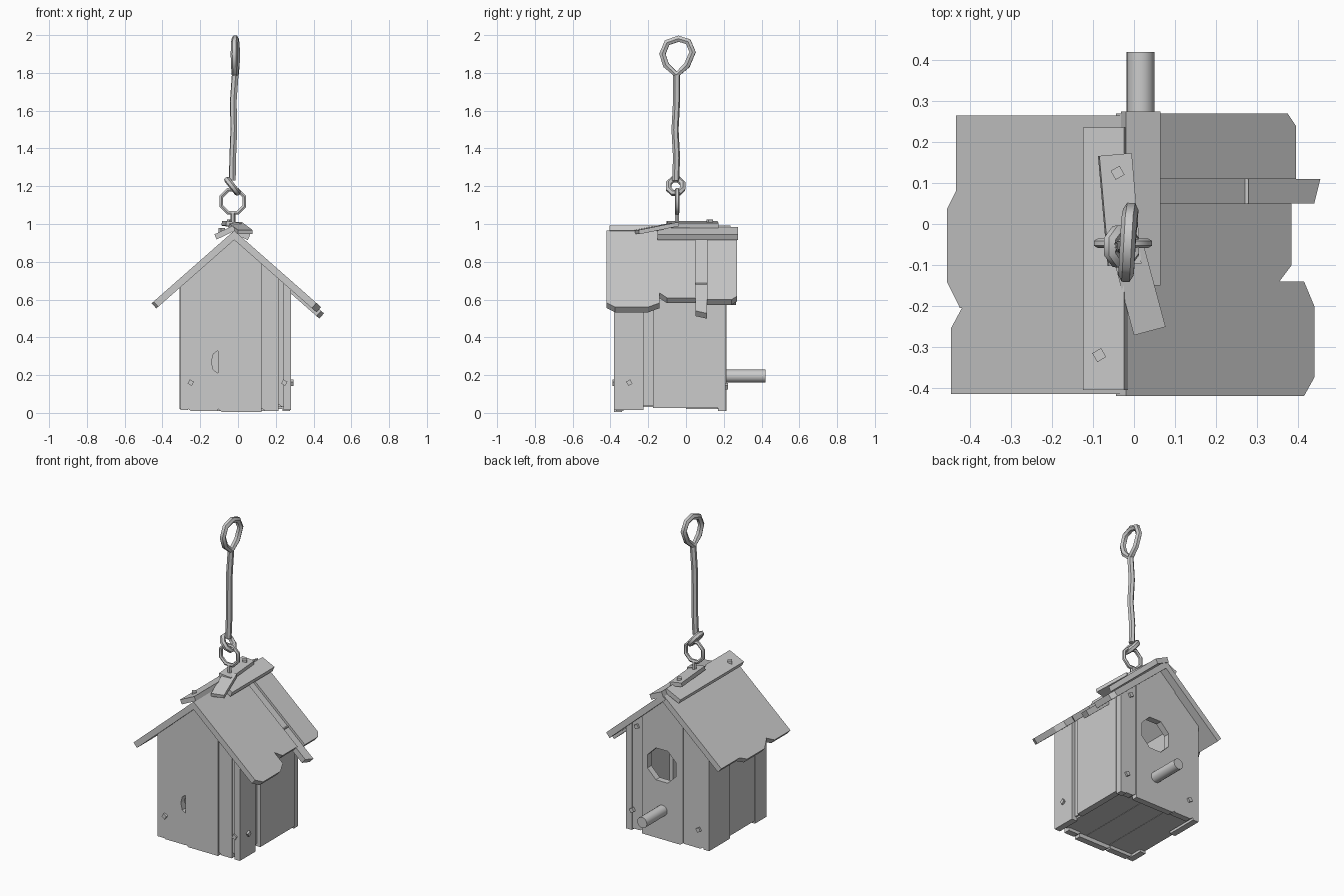
import bpy, bmesh, math
from mathutils import Vector, Matrix

cube = bpy.data.objects.get("Cube")
if cube:
    bpy.data.objects.remove(cube, do_unlink=True)

mat = bpy.data.materials.new("weathered grey")
mat.use_nodes = True
GREY = (0.6, 0.6, 0.6, 1)
mat.diffuse_color = GREY
mat.node_tree.nodes["Principled BSDF"].inputs["Base Color"].default_value = GREY

RIDGE_X, RIDGE_Z, PITCH = -0.02, 0.965, 0.88


def roof_z(x):
    return RIDGE_Z - PITCH * abs(x - RIDGE_X)


def add(name, bm):
    bmesh.ops.recalc_face_normals(bm, faces=bm.faces)
    me = bpy.data.meshes.new(name)
    bm.to_mesh(me)
    bm.free()
    me.materials.append(mat)
    ob = bpy.data.objects.new(name, me)
    bpy.context.collection.objects.link(ob)
    return ob


def prism(name, points, offset):
    """Extrude a flat outline along an offset vector."""
    bm = bmesh.new()
    face = bm.faces.new([bm.verts.new(p) for p in points])
    ext = bmesh.ops.extrude_face_region(bm, geom=[face])
    verts = [v for v in ext["geom"] if isinstance(v, bmesh.types.BMVert)]
    bmesh.ops.translate(bm, verts=verts, vec=offset)
    return add(name, bm)


def box(name, center, size, rot=None):
    bm = bmesh.new()
    m = Matrix.Translation(center) @ (rot or Matrix()) @ Matrix.Diagonal((*size, 1))
    bmesh.ops.create_cube(bm, size=1, matrix=m)
    return add(name, bm)


def cylinder(name, center, radius, depth, sides, turn=0):
    bm = bmesh.new()
    m = (Matrix.Translation(center) @ Matrix.Rotation(math.pi / 2, 4, 'X')
         @ Matrix.Rotation(turn, 4, 'Z'))
    bmesh.ops.create_cone(bm, cap_ends=True, segments=sides, radius1=radius,
                          radius2=radius, depth=depth, matrix=m)
    return add(name, bm)


def tube(name, points, radius, cyclic):
    cu = bpy.data.curves.new(name, 'CURVE')
    cu.dimensions = '3D'
    cu.bevel_depth = radius
    cu.bevel_resolution = 1
    cu.use_fill_caps = True
    sp = cu.splines.new('POLY')
    sp.points.add(len(points) - 1)
    for p, co in zip(sp.points, points):
        p.co = (*co, 1)
    sp.use_cyclic_u = cyclic
    cu.materials.append(mat)
    ob = bpy.data.objects.new(name, cu)
    bpy.context.collection.objects.link(ob)
    finish(ob, convert=True)
    return ob


def finish(ob, convert=False):
    bpy.ops.object.select_all(action='DESELECT')
    ob.select_set(True)
    bpy.context.view_layer.objects.active = ob
    if convert:
        bpy.ops.object.convert(target='MESH')
    bpy.ops.object.shade_smooth_by_angle(angle=math.radians(50))


def cut(ob, cutter):
    mod = ob.modifiers.new("cut", 'BOOLEAN')
    mod.object = cutter
    mod.solver = 'EXACT'
    cutter.hide_render = True
    cutter.hide_set(True)


# Gable walls: upright planks whose tops follow the roof pitch
def gable_plank(name, x0, x1, bottom, y, depth):
    pts = [(x0, y, bottom + 0.015), (x0 + 0.02, y, bottom), (x1, y, bottom),
           (x1, y, roof_z(x1) - 0.03)]
    if x0 < RIDGE_X < x1:
        pts.append((RIDGE_X, y, RIDGE_Z - 0.03))
    pts.append((x0, y, roof_z(x0) - 0.03))
    return prism(name, pts, (0, depth, 0))


front = []
for i, (x0, x1, b, y) in enumerate([(-0.27, -0.105, 0.01, -0.375),
                                    (-0.105, 0.125, 0.005, -0.38),
                                    (0.125, 0.215, 0.01, -0.37),
                                    (0.215, 0.24, 0.03, -0.36)]):
    front.append(gable_plank(f"front_plank_{i}", x0, x1, b, y, 0.04))
notch = cylinder("notch_cutter", (-0.105, -0.36, 0.27), 0.06, 0.2, 8)
notch.scale.x = 0.6
notch.location.x = -0.105 * 0.4
cut(front[0], notch)

back = []
for i, (x0, x1, b, y) in enumerate([(-0.27, -0.13, 0.02, 0.17),
                                    (-0.13, 0.16, 0.01, 0.175),
                                    (0.16, 0.25, 0.02, 0.165)]):
    back.append(gable_plank(f"back_plank_{i}", x0, x1, b, y, 0.04))
cut(back[1], cylinder("entrance_cutter", (0.02, 0.2, 0.48), 0.11, 0.3, 8, math.pi / 8))

# Side walls: planks at slightly different depths, tucked under the roof
def side_plank(name, x, thick, y0, y1, bottom):
    top = roof_z(x + thick / 2) - 0.03
    return box(name, (x + thick / 2, (y0 + y1) / 2, (top + bottom) / 2),
               (abs(thick), y1 - y0, top - bottom))


for i, (x, y0, y1, b) in enumerate([(0.28, -0.38, -0.225, 0.015),
                                    (0.255, -0.225, -0.175, 0.04),
                                    (0.28, -0.175, 0.17, 0.025),
                                    (0.275, 0.17, 0.21, 0.01)]):
    side_plank(f"left_plank_{i}", x, -0.04, y0, y1, b)
for i, (x, y0, y1, b) in enumerate([(-0.305, -0.375, -0.26, 0.015),
                                    (-0.3, -0.26, 0.0, 0.03),
                                    (-0.31, 0.0, 0.21, 0.02)]):
    side_plank(f"right_plank_{i}", x, 0.04, y0, y1, b)

# Floor boards
for i in range(3):
    box(f"floor_board_{i}", (-0.18 + i * 0.17, -0.085, 0.045), (0.168, 0.52, 0.03))

# Roof boards: chipped outlines laid on the pitch
ROOF = {
    "left_roof_front": [(-0.02, -0.42), (0.415, -0.42), (0.44, -0.375),
                        (0.44, -0.2), (0.415, -0.14), (-0.02, -0.14)],
    "left_roof_middle": [(-0.02, -0.14), (0.355, -0.14), (0.385, -0.1),
                         (0.385, 0.05), (-0.02, 0.05)],
    "left_roof_strip": [(0.0, 0.05), (0.44, 0.05), (0.455, 0.11), (0.0, 0.11)],
    "left_roof_back": [(-0.02, 0.11), (0.395, 0.11), (0.395, 0.24),
                       (0.375, 0.27), (-0.02, 0.27)],
    "right_roof_front": [(-0.02, -0.415), (-0.447, -0.415), (-0.447, -0.255),
                         (-0.42, -0.205), (-0.02, -0.205)],
    "right_roof_middle": [(-0.02, -0.205), (-0.425, -0.205), (-0.457, -0.14),
                          (-0.457, 0.035), (-0.435, 0.08), (-0.02, 0.08)],
    "right_roof_back": [(-0.02, 0.08), (-0.435, 0.08), (-0.435, 0.265), (-0.02, 0.265)],
}
for name, outline in ROOF.items():
    side = 1 if name.startswith("left") else -1
    normal = Vector((side * PITCH, 0, 1)).normalized()
    drop = -0.02 if "strip" in name else 0
    prism(name, [(x, y, roof_z(x) + drop) for x, y in outline], normal * -0.037)

# Ridge caps and the loose boards on top
prism("right_ridge_cap", [(-0.125, -0.405, 0.945), (-0.025, -0.405, 0.992),
                          (-0.015, -0.405, 0.965), (-0.113, -0.405, 0.918)], (0, 0.64, 0))
prism("left_ridge_cap", [(-0.02, -0.15, 0.985), (0.065, -0.15, 0.945),
                         (0.052, -0.15, 0.915), (-0.032, -0.15, 0.955)], (0, 0.425, 0))
box("upper_board", (-0.035, 0.035, 0.998), (0.08, 0.27, 0.025),
    Matrix.Rotation(math.radians(5), 4, 'Z') @ Matrix.Rotation(math.radians(8), 4, 'Y'))
box("tilted_board", (0.01, -0.155, 0.978), (0.08, 0.22, 0.022),
    Matrix.Rotation(math.radians(15), 4, 'Z') @ Matrix.Rotation(math.radians(11), 4, 'X'))

# Nail heads
spin = Matrix.Rotation(math.radians(30), 4, 'Y')
spin_side = Matrix.Rotation(math.radians(30), 4, 'X')
spin_top = Matrix.Rotation(math.radians(30), 4, 'Z')
for i, (c, r) in enumerate([((-0.25, -0.377, 0.16), spin), ((0.245, -0.377, 0.16), spin),
                            ((-0.24, 0.21, 0.14), spin), ((0.23, 0.21, 0.14), spin),
                            ((0.2, 0.205, 0.68), spin), ((0.28, -0.3, 0.16), spin_side),
                            ((-0.085, -0.32, 0.965), spin_top),
                            ((-0.04, 0.125, 1.012), spin_top)]):
    box(f"nail_{i}", c, (0.025, 0.025, 0.025), r)

# Perch
finish(cylinder("perch", (0.016, 0.305, 0.195), 0.034, 0.23, 16))

# Eye ring with its stem
ring = [math.pi / 8 + i * math.pi / 4 for i in range(8)]
tube("eye_ring", [(-0.027 + 0.066 * math.cos(a), -0.047, 1.12 + 0.066 * math.sin(a))
                  for a in ring], 0.012, True)
tube("eye_stem", [(-0.027, -0.047, 0.96), (-0.027, -0.047, 1.06)], 0.013, False)

# Hanger: lower ring, wavy rod and teardrop loop
tube("hanger_ring", [(-0.03 - 0.03 * math.sin(a), -0.055 + 0.04 * math.cos(a),
                      1.2 + 0.038 * math.sin(a)) for a in ring], 0.017, True)
tube("hanger_rod", [(-0.03, -0.055, 1.23), (-0.028, -0.05, 1.35), (-0.022, -0.058, 1.5),
                    (-0.025, -0.05, 1.65), (-0.015, -0.05, 1.79)], 0.019, False)
tube("hanger_loop", [(-0.015, -0.05, 1.79), (-0.01, 0.005, 1.84), (-0.008, 0.035, 1.91),
                     (-0.012, 0.012, 1.965), (-0.015, -0.04, 1.981),
                     (-0.018, -0.1, 1.96), (-0.02, -0.125, 1.9), (-0.018, -0.105, 1.84)],
     0.019, True)
